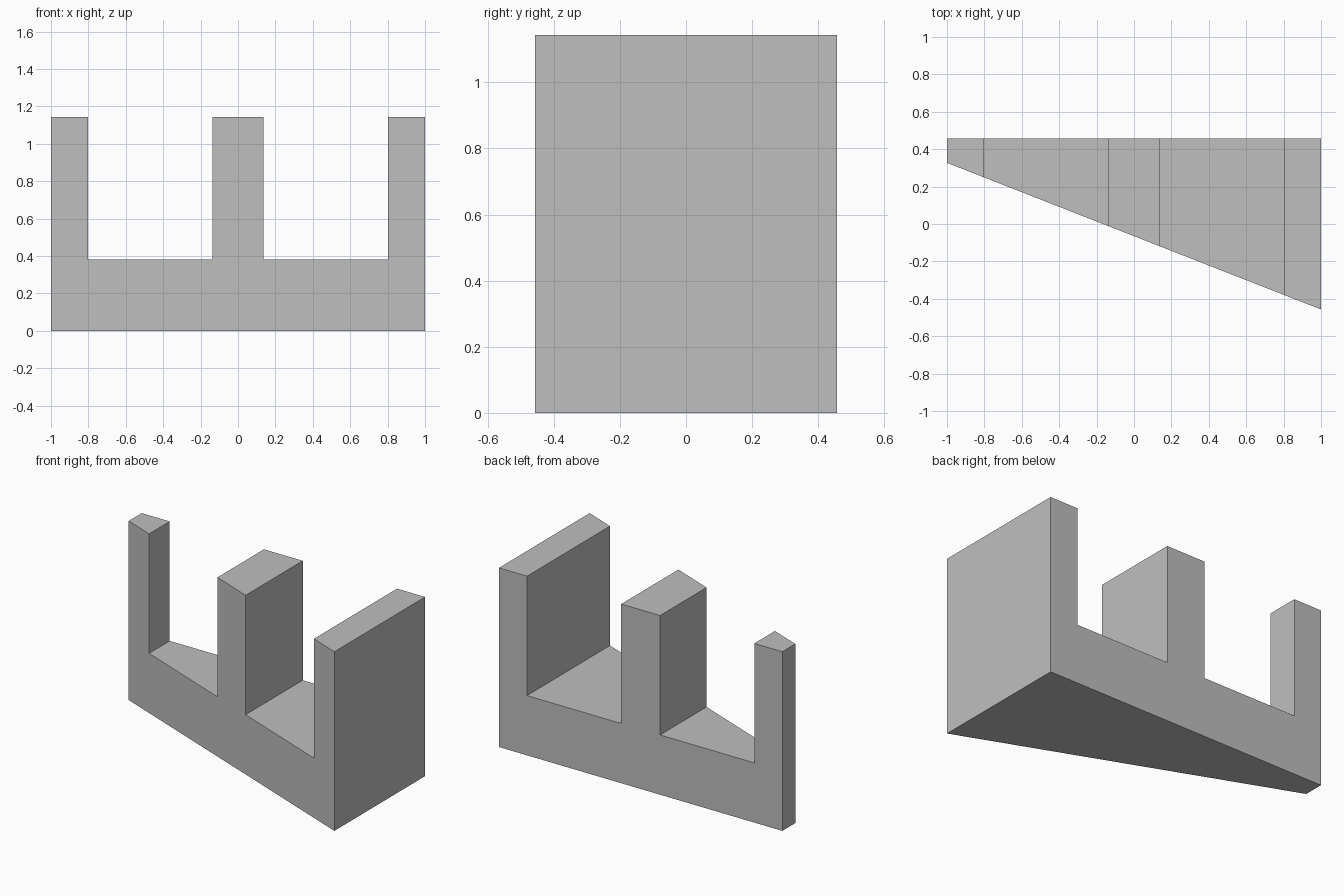
import bpy
import bmesh

cube = bpy.data.objects.get("Cube")
if cube:
    bpy.data.objects.remove(cube, do_unlink=True)

# Main dimensions
BACK = 0.457
HEIGHT, SLOT_FLOOR = 1.143, 0.381
SLOT_INNER, SLOT_OUTER = 0.137, 0.802


def front_y(x):
    """Slanted front plane: the block is deepest at its left (+x) end."""
    return -0.065 - 0.392 * x


# Single grey material
grey = bpy.data.materials.new("plain grey")
grey.use_nodes = True
colour = (0.52, 0.52, 0.52, 1)
grey.diffuse_color = colour
grey.node_tree.nodes["Principled BSDF"].inputs["Base Color"].default_value = colour

# Half of the three-pronged outline, mirrored to the other side
half = [(SLOT_INNER, HEIGHT), (SLOT_INNER, SLOT_FLOOR),
        (SLOT_OUTER, SLOT_FLOOR), (SLOT_OUTER, HEIGHT),
        (1, HEIGHT), (1, 0)]
outline = half + [(-x, z) for x, z in reversed(half)]

# Extrude the outline from the flat back to the slanted front
bm = bmesh.new()
back = [bm.verts.new((x, BACK, z)) for x, z in outline]
front = [bm.verts.new((x, front_y(x), z)) for x, z in outline]
bm.faces.new(back)
bm.faces.new(front[::-1])
for i in range(len(outline)):
    j = (i + 1) % len(outline)
    bm.faces.new((back[i], front[i], front[j], back[j]))
bmesh.ops.recalc_face_normals(bm, faces=bm.faces)

mesh = bpy.data.meshes.new("wedge_block_with_prongs")
bm.to_mesh(mesh)
bm.free()
mesh.materials.append(grey)
block = bpy.data.objects.new("wedge_block_with_prongs", mesh)
bpy.context.collection.objects.link(block)
